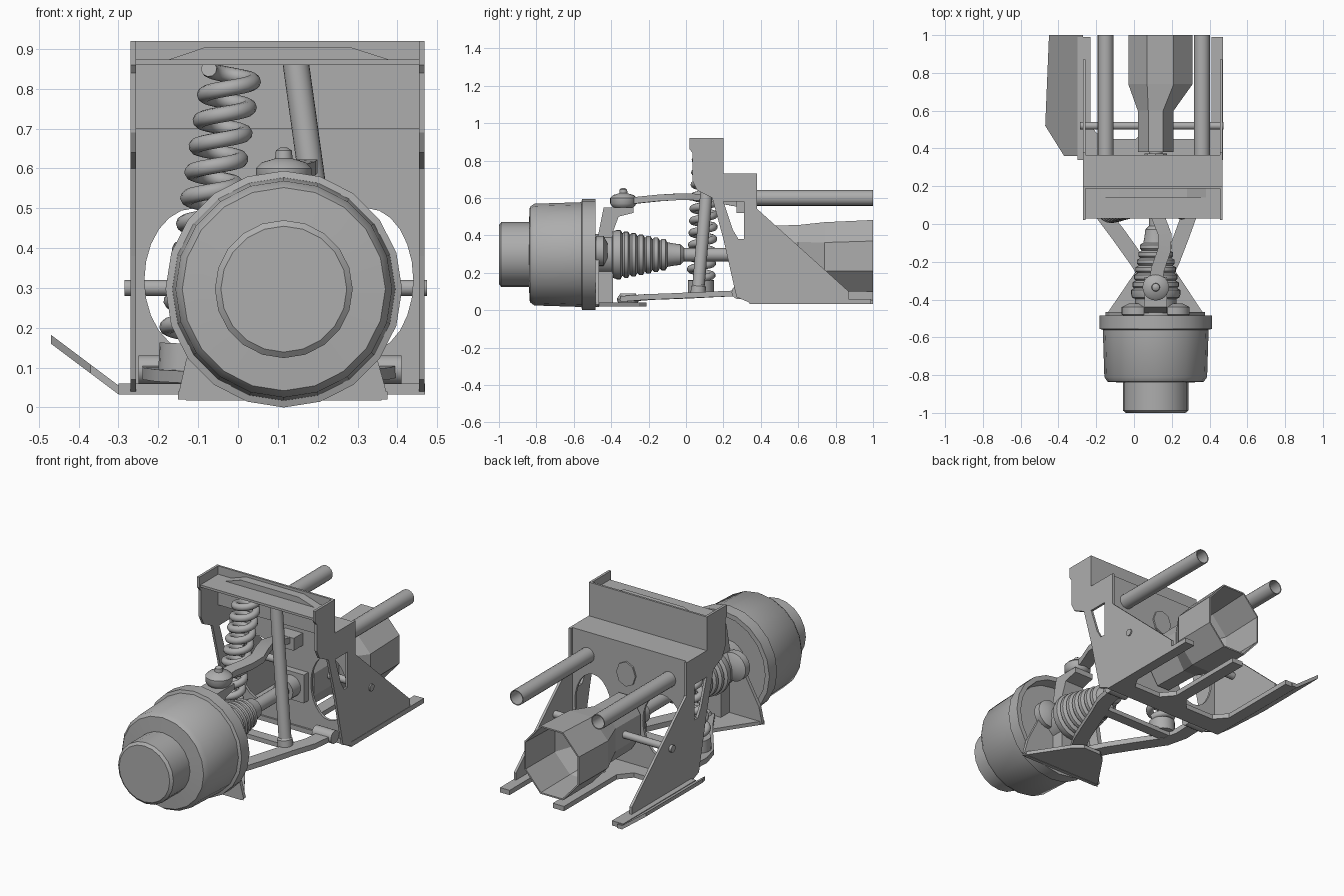
import bpy, bmesh
from math import sin, cos, pi
from mathutils import Vector

cube = bpy.data.objects.get("Cube")
if cube:
    bpy.data.objects.remove(cube, do_unlink=True)

grey = bpy.data.materials.new("plain grey")
grey.use_nodes = True
GREY = (0.42, 0.42, 0.42, 1)
grey.diffuse_color = GREY
grey.node_tree.nodes["Principled BSDF"].inputs["Base Color"].default_value = GREY

CX, CZ = 0.115, 0.297      # axle centre


def finish(name, bm, smooth=False):
    bmesh.ops.recalc_face_normals(bm, faces=bm.faces)
    mesh = bpy.data.meshes.new(name)
    bm.to_mesh(mesh)
    bm.free()
    ob = bpy.data.objects.new(name, mesh)
    bpy.context.collection.objects.link(ob)
    mesh.materials.append(grey)
    if smooth:
        bpy.ops.object.select_all(action='DESELECT')
        ob.select_set(True)
        bpy.context.view_layer.objects.active = ob
        bpy.ops.object.shade_smooth_by_angle(angle=0.6)
    return ob


def prism(name, pts, axis, a, b):
    """Extrude a 2D outline from a to b along x, y or z."""
    place = {'x': lambda p, t: (t, p[0], p[1]),
             'y': lambda p, t: (p[0], t, p[1]),
             'z': lambda p, t: (p[0], p[1], t)}[axis]
    bm = bmesh.new()
    face = bm.faces.new([bm.verts.new(place(p, a)) for p in pts])
    ext = bmesh.ops.extrude_face_region(bm, geom=[face])
    shift = Vector(place((0, 0), b - a))
    for v in ext['geom']:
        if isinstance(v, bmesh.types.BMVert):
            v.co += shift
    return finish(name, bm)


def box(name, x0, x1, y0, y1, z0, z1):
    return prism(name, [(x0, y0), (x1, y0), (x1, y1), (x0, y1)], 'z', z0, z1)


def loft(name, rings, closed=True, smooth=True):
    """Skin a list of vertex rings."""
    bm = bmesh.new()
    rows = [[bm.verts.new(p) for p in r] for r in rings]
    n = len(rows[0])
    for r, s in zip(rows, rows[1:]):
        for i in range(n):
            bm.faces.new((r[i], r[(i + 1) % n], s[(i + 1) % n], s[i]))
    if closed:
        bm.faces.new(rows[0])
        bm.faces.new(rows[-1])
    return finish(name, bm, smooth)


def lathe(name, profile, start, axis, n=24, smooth=True):
    """Turn (distance, radius) pairs about an axis."""
    axis = Vector(axis).normalized()
    u = axis.cross(Vector((1, 0, 0)) if abs(axis.x) < 0.9 else Vector((0, 0, 1))).normalized()
    w = axis.cross(u)
    rings = [[Vector(start) + axis * d + (u * cos(2 * pi * i / n) + w * sin(2 * pi * i / n)) * r
              for i in range(n)] for d, r in profile]
    return loft(name, rings, smooth=smooth)


def rod(name, p, q, r, n=20):
    d = Vector(q) - Vector(p)
    return lathe(name, [(0, r), (d.length, r)], p, d, n)


def bar(name, path, width, height):
    """Flat bar swept along a path."""
    pts = [Vector(p) for p in path]
    rings = []
    for i, p in enumerate(pts):
        t = pts[min(i + 1, len(pts) - 1)] - pts[max(i - 1, 0)]
        s = Vector((t.y, -t.x, 0)).normalized() * width / 2
        h = Vector((0, 0, height / 2))
        rings.append([p - s - h, p + s - h, p + s + h, p - s + h])
    return loft(name, rings)


def cut(ob, cutter):
    mod = ob.modifiers.new("cut", 'BOOLEAN')
    mod.object = cutter
    mod.solver = 'EXACT'
    cutter.hide_render = True
    cutter.hide_set(True)


def ellipse(x, z, rx, rz, n=24):
    return [(x + rx * cos(2 * pi * i / n), z + rz * sin(2 * pi * i / n)) for i in range(n)]


# Brake drum and hub
lathe("drum", [(0, .158), (.012, .173), (.16, .173), (.165, .255), (.19, .272), (.44, .28),
               (.445, .297), (.515, .297), (.515, .27), (.46, .26), (.46, .05)],
      (CX, -1, CZ), (0, 1, 0), 20)
rod("hub", (CX, -.56, CZ), (CX, -.38, CZ), .11)

# Knuckle with upper and lower mounts
prism("knuckle_post", [(-.49, .04), (-.39, .04), (-.39, .42), (-.36, .5), (-.28, .52), (-.28, .55),
                       (-.44, .55), (-.47, .4)], 'x', CX - .06, CX + .06)
for side in (-1, 1):
    lathe("knuckle_lobe", [(0, .04), (.02, .08), (.06, .08), (.08, .04)],
          (CX + side * .1, -.5, CZ + .02), (0, 1, 0))
prism("lower_backing_plate", [(-.15, .03), (-.13, .018), (.36, .018), (.375, .03), (.35, .12), (.26, .3),
                              (-.03, .3), (-.13, .12)], 'y', -.485, -.465)
prism("lower_gusset", [(-.15, -.485), (.375, -.485), (.22, -.25), (.17, -.21), (.06, -.21), (.01, -.25)],
      'z', .02, .04)
lathe("lower_ball_joint", [(0, .05), (.03, .06), (.06, .04)], (CX, -.31, .03), (0, 0, 1))
lathe("upper_ball_joint", [(0, .035), (.02, .06), (.035, .07), (.065, .07), (.08, .055), (.09, .022),
                           (.11, .02), (.118, .008)], (CX, -.335, .535), (0, 0, 1))

# Drive shaft and bellows
bellows = [(0, .10), (.01, .125)]
for i in range(7):
    r = .132 - .008 * i
    bellows += [(.03 + .04 * i, r), (.05 + .04 * i, r), (.06 + .04 * i, r - .018)]
bellows += [(.33, .06), (.37, .055), (.39, .035)]
lathe("axle_boot", bellows, (CX, -.4, CZ), (0, 1, 0))
rod("drive_shaft", (CX, -.1, CZ), (CX, .4, CZ), .036)
box("shaft_flange", CX - .08, CX + .08, .31, .35, CZ - .08, CZ + .08)
rod("shaft_joint", (CX, .24, CZ), (CX, .32, CZ), .06)

# Suspension arms
bar("upper_arm", [(CX, -.32, .58), (.125, -.24, .59), (.16, -.14, .6), (.165, -.06, .605),
                  (.13, .03, .605), (.1, .12, .6), (.1, .3, .565)], .07, .035)
box("upper_arm_bracket", .05, .16, .27, .35, .52, .59)
bar("lower_arm_right", [(.1, -.33, .06), (.02, -.2, .07), (-.08, -.06, .075), (-.17, .06, .08),
                        (-.2, .16, .085), (-.2, .28, .09)], .08, .03)
bar("lower_arm_left", [(.13, -.33, .06), (.2, -.2, .07), (.25, -.07, .075), (.29, .04, .08),
                       (.34, .16, .085), (.36, .28, .09)], .08, .03)
bar("lower_arm_brace", [(-.17, .09, .08), (.29, .09, .08)], .06, .025)
rod("lower_bushing_right", (-.25, .28, .095), (-.13, .28, .095), .036)
rod("lower_bushing_left", (.29, .28, .095), (.41, .28, .095), .036)

# Coil spring
curve = bpy.data.curves.new("coil_spring", 'CURVE')
curve.dimensions = '3D'
curve.bevel_depth = .02
curve.bevel_resolution = 3
curve.use_fill_caps = True
turns, steps = 10.5, 20
spline = curve.splines.new('POLY')
total = int(turns * steps)
spline.points.add(total)
for i, p in enumerate(spline.points):
    t, a = i / total, 2 * pi * i / steps
    p.co = (-.125 + .11 * t + .058 * cos(a), .08 + .03 * t + .058 * sin(a), .17 + .68 * t, 1)
curve.materials.append(grey)
bpy.context.collection.objects.link(bpy.data.objects.new("coil_spring", curve))
rod("spring_seat", (-.13, .08, .09), (-.127, .08, .16), .07)

# Damper
rod("damper", (.25, .065, .11), (.145, .13, .865), .033)
lathe("damper_foot", [(0, .03), (.01, .04), (.05, .04), (.06, .033)], (.253, .063, .075), (-.13, .08, .99))

# Bulkhead: side plates, stepped top and pierced wall
side_outline = [(.02, .92), (.02, .86), (.035, .84), (.035, .69), (.06, .64), (.14, .6), (.2, .38),
                (.27, .07), (.34, .04), (.38, .04), (.38, .73), (.2, .73), (.2, .92)]
slot = [(.2, .58), (.31, .58), (.31, .38), (.28, .38), (.25, .43)]
for label, x in (("right", -.27), ("left", .454)):
    plate = prism("side_plate_" + label, side_outline, 'x', x, x + .014)
    cut(plate, prism("slot_cutter", slot, 'x', x - .05, x + .06))
    prism("rear_gusset_" + label, [(.365, .555), (.87, .1), (.87, .05), (.365, .05)],
          'x', x, x + .014)
box("top_tray", -.26, .46, .03, .2, .86, .873)
box("tower_wall", -.26, .46, .188, .2, .70, .92)
box("tower_step", -.26, .46, .19, .365, .717, .73)
prism("tray_rib", [(-.175, .873), (.38, .873), (.28, .905), (-.08, .905)], 'y', .14, .19)
wall = box("bulkhead_wall", -.26, .46, .35, .365, .04, .73)
for x, rx in ((-.11, .125), (.325, .115)):
    cut(wall, prism("window_cutter", ellipse(x, .32, rx, .18), 'y', .3, .42))
prism("access_cover", ellipse(CX, .56, .06, .07, 8), 'y', .36, .374)

# Floor with three rear rails, and the angled side flap
prism("floor", [(-.3, .34), (.47, .34), (.47, .99), (.41, .99), (.41, .52), (.37, .45), (.2, .45),
                (.14, .52), (.14, .99), (.07, .99), (.07, .52), (.01, .45), (-.17, .45),
                (-.23, .52), (-.23, .99), (-.3, .99)], 'z', .033, .06)
flap = prism("side_flap", [(-.27, .36), (-.3, .36), (-.37, .36), (-.47, .52), (-.45, 1), (-.3, 1), (-.27, 1)],
             'z', .033, .055)
for v in flap.data.vertices:
    v.co.z += max(0, -.3 - v.co.x) * .75

# Upper chassis tubes and cross rod
for x in (-.15, .36):
    rings = [[(x + r * cos(2 * pi * i / 20), y, .6 + r * sin(2 * pi * i / 20)) for i in range(20)]
             for y, r in ((.36, .042), (1, .042), (1, .037), (.37, .037))]
    loft("chassis_tube", rings)
rod("cross_rod", (-.285, .52, .3), (.475, .52, .3), .02)


# Open eight-sided tunnel
def octagon(x, z, rx, rz, y):
    k = 1 / cos(pi / 8)
    return [(x + rx * k * cos(pi * (i + .5) / 4), y, z + rz * k * sin(pi * (i + .5) / 4)) for i in range(8)]


loft("tunnel", [octagon(CX, .3, .095, .15, .38), octagon(CX, .3, .095, .155, .6),
                octagon(.14, .285, .17, .185, .74), octagon(.14, .29, .17, .192, 1),
                octagon(.14, .29, .162, .184, 1), octagon(.14, .285, .162, .177, .74),
                octagon(CX, .3, .087, .147, .6), octagon(CX, .3, .087, .142, .39)], smooth=False)
